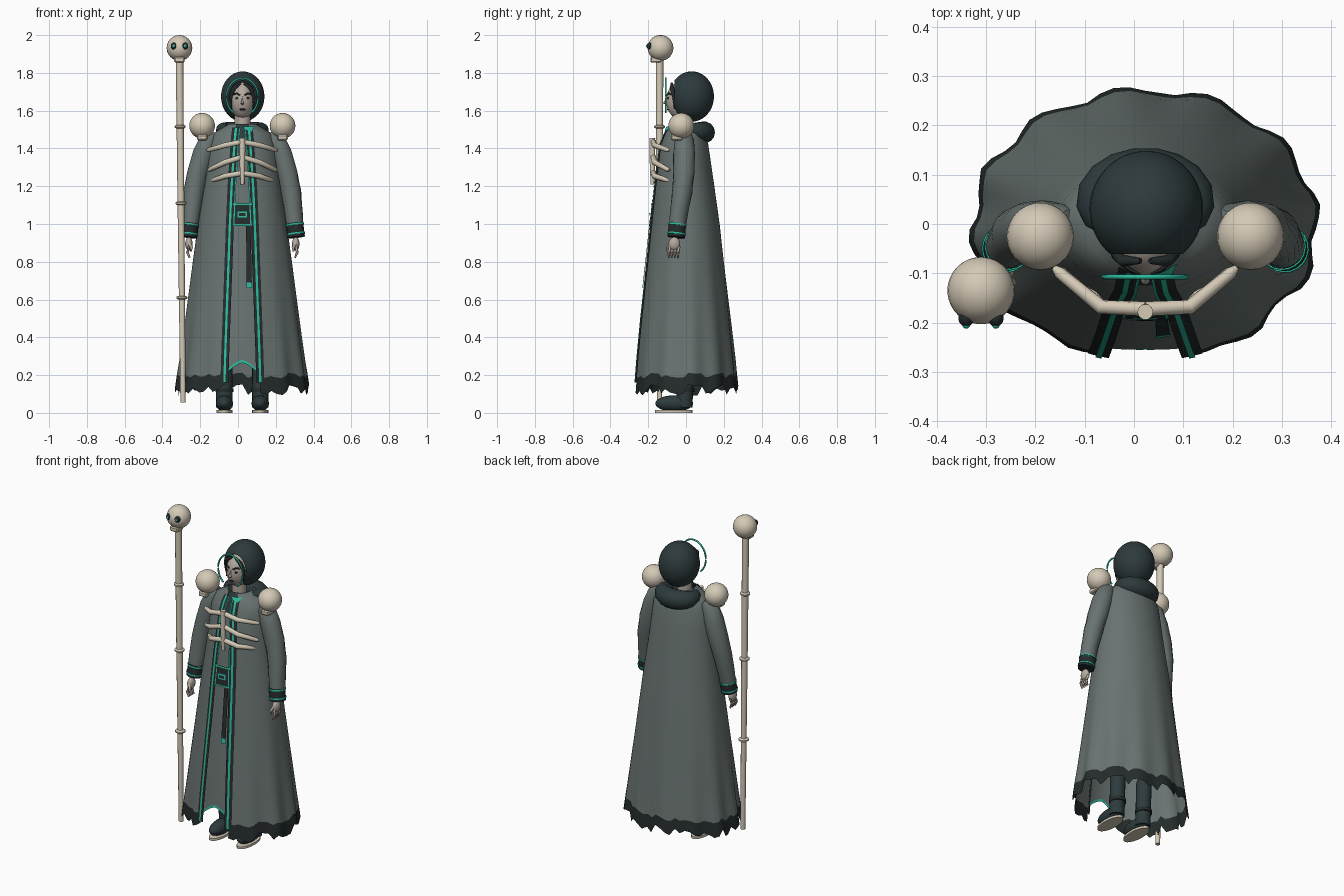
import bpy, bmesh, math, random
from mathutils import Vector, Matrix

if "Cube" in bpy.data.objects:
    bpy.data.objects.remove(bpy.data.objects["Cube"])

random.seed(4)
CX = 0.023


def material(name, rgb):
    m = bpy.data.materials.new(name)
    m.diffuse_color = (*rgb, 1)
    m.use_nodes = True
    m.node_tree.nodes["Principled BSDF"].inputs["Base Color"].default_value = m.diffuse_color
    return m


GREY = material("robe_grey", (0.14, 0.172, 0.165))
DARK = material("hood_dark", (0.026, 0.042, 0.045))
TRIM = material("trim_black", (0.018, 0.024, 0.024))
BONE = material("bone", (0.66, 0.59, 0.47))
TEAL = material("teal", (0.025, 0.5, 0.34))
SKIN = material("skin", (0.46, 0.40, 0.345))


def finish(name, bm, mats, angle=50):
    bmesh.ops.recalc_face_normals(bm, faces=bm.faces)
    me = bpy.data.meshes.new(name)
    bm.to_mesh(me)
    bm.free()
    for m in mats:
        me.materials.append(m)
    ob = bpy.data.objects.new(name, me)
    bpy.context.collection.objects.link(ob)
    bpy.ops.object.select_all(action='DESELECT')
    bpy.context.view_layer.objects.active = ob
    ob.select_set(True)
    bpy.ops.object.shade_smooth_by_angle(angle=math.radians(angle))
    return ob


def loft(name, rows, mats, closed=False, caps=False, rule=None):
    """Skin a grid of point rows; rule(face centre, row) picks a material slot."""
    bm = bmesh.new()
    vs = [[bm.verts.new(p) for p in r] for r in rows]
    n = len(rows[0])
    for i in range(len(vs) - 1):
        for j in range(n if closed else n - 1):
            k = (j + 1) % n
            f = bm.faces.new((vs[i][j], vs[i][k], vs[i + 1][k], vs[i + 1][j]))
            if rule:
                f.material_index = rule(f.calc_center_median(), i)
    if caps:
        bm.faces.new(vs[0])
        bm.faces.new(vs[-1])
    return finish(name, bm, mats)


def tube(name, pts, radii, mat, sides=12):
    pts = [Vector(p) for p in pts]
    rows = []
    for i, p in enumerate(pts):
        d = pts[min(i + 1, len(pts) - 1)] - pts[max(i - 1, 0)]
        q = d.to_track_quat('Z', 'Y')
        r = radii[i] if isinstance(radii, (list, tuple)) else radii
        rows.append([p + q @ Vector((r * math.cos(a), r * math.sin(a), 0))
                     for a in (2 * math.pi * k / sides for k in range(sides))])
    return loft(name, rows, [mat], closed=True, caps=True)


def ball(name, c, r, mat, seg=24, cut=None):
    """Ellipsoid with its pole facing front; cut removes the front cap."""
    bm = bmesh.new()
    bmesh.ops.create_uvsphere(bm, u_segments=seg, v_segments=seg, radius=1)
    bm.transform(Matrix.Rotation(math.pi / 2, 4, 'X'))
    if cut:
        bmesh.ops.delete(bm, geom=[f for f in bm.faces if f.calc_center_median().y < -cut], context='FACES')
    bm.transform(Matrix.Translation(c) @ Matrix.Diagonal((*r, 1)))
    return finish(name, bm, [mat])


def box(name, c, s, mat):
    bm = bmesh.new()
    bmesh.ops.create_cube(bm, size=1)
    bm.transform(Matrix.Translation(c) @ Matrix.Diagonal((*s, 1)))
    bmesh.ops.bevel(bm, geom=bm.edges[:], offset=min(s) * 0.2, segments=1, affect='EDGES')
    return finish(name, bm, [mat], 30)


# Robe profile: height, half width, back depth, front depth, half opening
PROFILE = [(1.53, .07, .07, .085, .03), (1.48, .155, .10, .11, .037), (1.42, .18, .118, .135, .042),
           (1.2, .205, .15, .165, .057), (1.0, .235, .178, .187, .066), (.8, .262, .2, .208, .073),
           (.5, .3, .235, .242, .084), (.3, .325, .257, .262, .091), (.2, .34, .265, .27, .094),
           (.1, .352, .275, .278, .097)]


def profile(z):
    z = min(max(z, .1), 1.53)
    for a, b in zip(PROFILE, PROFILE[1:]):
        if z >= b[0]:
            t = (a[0] - z) / (a[0] - b[0])
            return [u + (v - u) * t for u, v in zip(a, b)][1:]


def front(x, z, off):
    rx, _, rf, _ = profile(z)
    return (CX + x, -rf * math.sqrt(max(0, 1 - (x / rx) ** 2)) - off, z)


def patch(name, rows, off, mats, n=6, rule=None):
    """Plate following the robe front; rows are (height, left, right)."""
    return loft(name, [[front(l + (r - l) * k / n, z, off) for k in range(n + 1)]
                       for z, l, r in rows], mats, rule=rule)


# Outer robe, open in front, with a ragged dark hem
N = 64
jag = [random.uniform(-.035, .03) for _ in range(N + 1)]
heights = [1.53, 1.5, 1.48, 1.45, 1.42, 1.3, 1.2, 1.0, .8, .65, .5, .38, .28, .2, .125]
rows = []
for i, h in enumerate(heights):
    row = []
    for j in range(N + 1):
        z = h + (jag[j] if i == len(heights) - 1 else jag[j] * .5 if h == .2 else 0)
        rx, rb, rf, w = profile(z)
        a0 = math.asin(w / rx)
        a = a0 + (2 * math.pi - 2 * a0) * j / N
        edge = min(1, 2 * min(a - a0, 2 * math.pi - a0 - a))
        f = 1 + .035 * edge * math.sin(12 * a) * max(0, (1.2 - z) / 1.1) ** 2
        ry = rf if math.cos(a) > 0 else rb
        row.append((CX + rx * f * math.sin(a), -ry * f * math.cos(a), z))
    rows.append(row)
loft("robe", rows, [GREY, TRIM], rule=lambda c, i: int(i == len(heights) - 2))

# Inner front panel with an arched teal edge
ph = [1.53, 1.48, 1.42, 1.2, 1.0, .8, .5, .35, .215, .2]
rows = []
for z in ph:
    w = profile(z)[3]
    rows.append([front(w * k / 6, z + (.065 * (1 - abs(k / 6) ** 1.5) if z < .25 else 0), -.01)
                 for k in range(-6, 7)])
loft("inner_panel", rows, [GREY, DARK, TEAL],
     rule=lambda c, i: 2 if i == len(ph) - 2 else int(c.z > 1.42))

# Front bands with teal piping
bh = [1.51, 1.48, 1.42, 1.3, 1.2, 1.0, .8, .5, .3, .16]
for s, side in ((-1, "left"), (1, "right")):
    W = [(z, s * profile(z)[3]) for z in bh]
    patch(side + "_band", [(z, x - .021, x + .021) for z, x in W], .005, [TRIM], 4)
    patch(side + "_piping", [(z, x - .006, x + .006) for z, x in W], .009, [TEAL], 1)
    patch(side + "_lapel_edge", [(z, x - s * .021 - .003, x - s * .021 + .003) for z, x in W[:6]], .008, [TEAL], 1)

# Belt, buckle, and hanging strap
patch("belt", [(1.11, -.05, .05), (.99, -.055, .055)], .006, [TRIM])
for z in (1.105, .995):
    patch("belt_edge", [(z + .004, -.05, .05), (z - .004, -.05, .05)], .009, [TEAL])
patch("buckle", [(1.066, -.025, .025), (1.034, -.025, .025)], .011, [TEAL], 2)
patch("buckle_centre", [(1.058, -.017, .017), (1.042, -.017, .017)], .014, [TRIM], 2)
patch("strap", [(1.02, .02, .045), (.85, .021, .047), (.69, .022, .05), (.66, .022, .05)], .008,
      [TRIM, TEAL], 1, rule=lambda c, i: int(i == 2))
patch("throat_clasp", [(1.515, .0, .065), (1.49, .035, .05)], .012, [TEAL], 2)

# Collar roll around the back of the neck
arc = [math.radians(a) for a in range(-40, 221, 20)]
tube("collar", [(CX + .1 * math.cos(a), .035 + .062 * math.sin(a), 1.497 - .012 * math.sin(a)) for a in arc],
     [.024 + .034 * max(0, math.sin((a + .7) / 4.54 * math.pi)) for a in arc], DARK, 14)

# Head: neck, face, hood
tube("neck", [(CX, -.02, 1.47), (CX, -.02, 1.6)], .042, SKIN, 16)
ball("hood", (CX + .002, .03, 1.675), (.115, .118, .133), DARK, 32, cut=.79)
ball("face", (CX, -.03, 1.653), (.064, .075, .098), SKIN)
tube("nose", [(CX, -.101, 1.675), (CX, -.114, 1.64), (CX, -.1, 1.634)], [.004, .009, .006], SKIN, 8)
ball("lips", (CX, -.093, 1.607), (.017, .007, .006), TRIM, 10)
for s in (-1, 1):
    ball("eye", (CX + s * .026, -.094, 1.666), (.012, .006, .006), TRIM, 10)
    tube("brow", [(CX + s * .012, -.1, 1.682), (CX + s * .03, -.093, 1.692), (CX + s * .045, -.082, 1.688)],
         .0045, TRIM, 6)
    tube("hair_lock", [(CX + s * .01, -.075, 1.745), (CX + s * .045, -.075, 1.72), (CX + s * .06, -.062, 1.67),
                       (CX + s * .058, -.06, 1.61)], [.006, .012, .01, .004], TRIM, 8)

# Teal halo arc before the hood
tube("hood_arc", [(CX + .084 * math.cos(a), -.107, 1.672 + .1 * math.sin(a))
                  for a in (math.radians(d) for d in range(-55, 236, 10))], .005, TEAL, 8)

# Sleeves, cuffs, hands
arm = [(.15, 0, 1.475, .03), (.175, -.008, 1.45, .05), (.205, -.01, 1.37, .058), (.235, -.012, 1.27, .057),
       (.258, -.02, 1.17, .054), (.272, -.037, 1.06, .048), (.283, -.05, .95, .043)]
for s, side in ((-1, "left"), (1, "right")):
    tube(side + "_sleeve", [(CX + s * x, y, z) for x, y, z, _ in arm], [p[3] for p in arm], GREY, 20)
    for n, z0, z1, r, m in (("cuff", 1.005, .93, .046, TRIM), ("cuff_ring", 1.0, .992, .049, TEAL),
                            ("cuff_ring", .952, .944, .049, TEAL)):
        tube(side + "_" + n, [(CX + s * (.277 + (1 - z) * .12), -.045 - (1 - z) * .1, z) for z in (z0, z1)],
             r, m, 20)
    hx, hy = CX + s * .283, (-.085 if s < 0 else -.062)
    ball(side + "_palm", (hx, hy, .895), (.02, .03, .036), SKIN, 14)
    for k in range(4):
        y = hy - .024 + k * .016
        tube(side + "_finger", [(hx, y, .88), (hx + s * .008, y - .004, .85), (hx - s * .004, y - .006, .822)],
             [.009, .008, .005], SKIN, 8)
    tube(side + "_thumb", [(hx, hy - .02, .9), (hx - s * .014, hy - .034, .875), (hx - s * .012, hy - .036, .855)],
         [.01, .008, .005], SKIN, 8)

# Legs, boots, soles
for s, side in ((-1, "left"), (1, "right")):
    x = CX + s * .095
    tube(side + "_leg", [(x, 0, .6), (x, 0, .3), (x, -.005, .13), (x, -.01, .03)], [.05, .044, .043, .044], DARK, 16)
    ball(side + "_boot", (x, -.062, .05), (.046, .1, .043), DARK, 18)
    tube(side + "_boot_strap", [(x, -.003, .13), (x, -.003, .11)], .048, TRIM, 16)
    sole = tube(side + "_sole", [(0, 0, 0), (0, 0, .014)], 1, BONE, 20)
    sole.data.transform(Matrix.Translation((x, -.065, 0)) @ Matrix.Diagonal((.043, .1, 1, 1)))

# Ribcage ornament
tube("sternum", [(CX, -.178, 1.455), (CX, -.178, 1.33), (CX, -.178, 1.21)], [.016, .015, .01], BONE, 10)
for z, drop, reach in ((1.435, .045, .185), (1.355, .07, .182), (1.27, .04, .16)):
    for s in (-1, 1):
        tube("rib", [(CX, -.172, z), (CX + s * .09, -.168, z - drop * .4),
                     (CX + s * (reach - .01), -.098, z - drop * .95), (CX + s * reach, -.088, z - drop)],
             [.015, .015, .012, .006], BONE, 10)


# Skulls on shoulders and staff
def skull(name, x, y, z):
    ball(name, (x, y, z), (.068, .068, .068), BONE, 24)
    box(name + "_jaw", (x, y - .024, z - .062), (.055, .06, .03), BONE)


for s, side in ((-1, "left"), (1, "right")):
    skull(side + "_shoulder_skull", CX + s * .213, -.025, 1.52)
skull("staff_skull", -.31, -.135, 1.932)
for s in (-1, 1):
    ball("eye_socket", (-.31 + s * .03, -.19, 1.942), (.016, .018, .019), TRIM, 12)
    ball("eye_glow", (-.31 + s * .03, -.205, 1.942), (.008, .007, .009), TEAL, 10)

# Staff with rings
tube("staff", [(-.31, -.14, 1.9), (-.302, -.14, 1.1), (-.291, -.14, .055)], [.02, .018, .014], BONE, 12)
for z in (1.515, 1.11, .61):
    x = -.291 - (z - .055) * .0105
    tube("staff_ring", [(x, -.14, z + d) for d in (-.01, -.004, .004, .01)], [.02, .029, .029, .02], BONE, 14)
